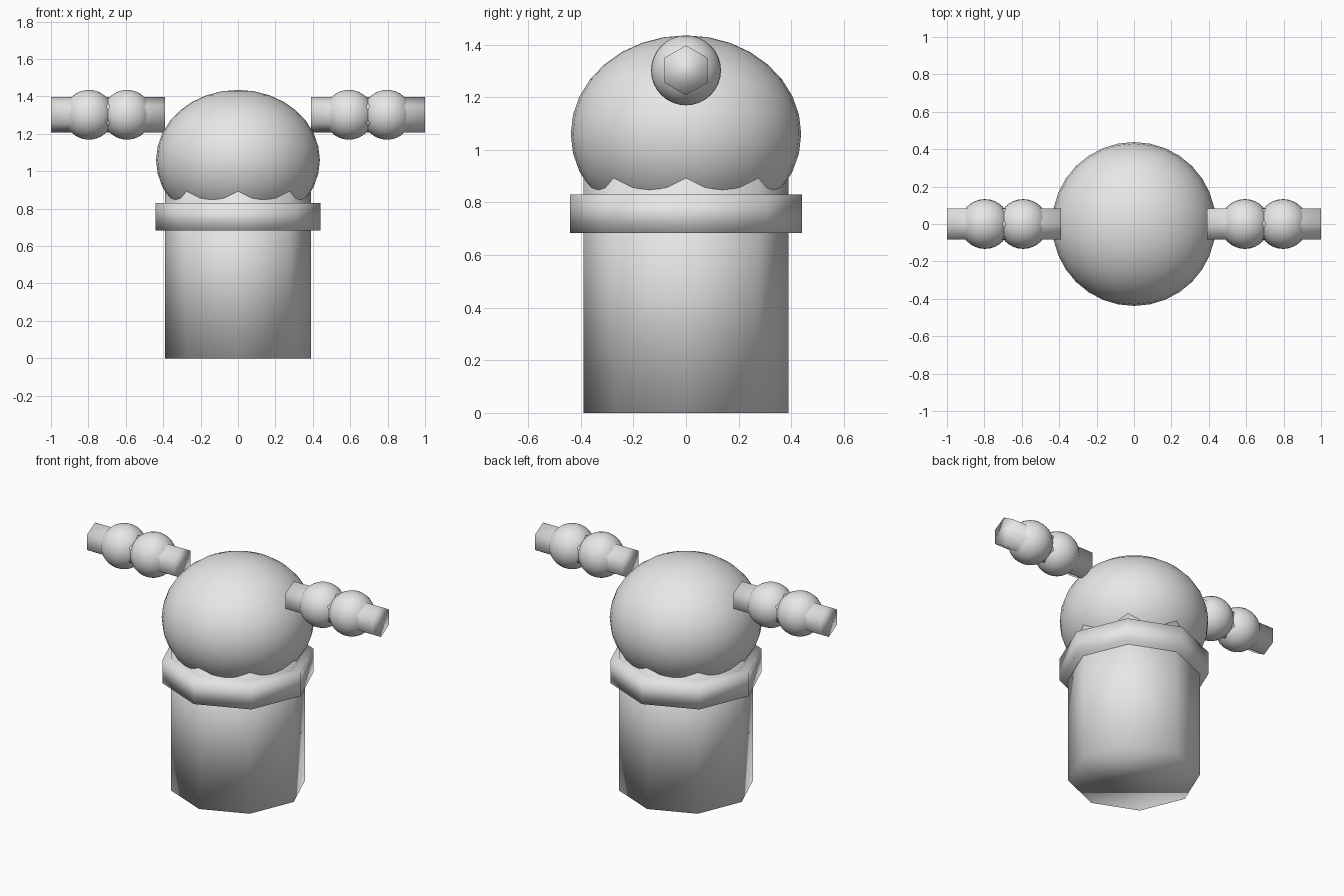
import bpy
import math

if "Cube" in bpy.data.objects:
    bpy.data.objects.remove(bpy.data.objects["Cube"])

grey = bpy.data.materials.new("light_grey")
grey.diffuse_color = (0.8, 0.8, 0.8, 1)
grey.use_nodes = True
grey.node_tree.nodes["Principled BSDF"].inputs["Base Color"].default_value = grey.diffuse_color


def finish(name):
    """Name the active object, smooth it all over and colour it."""
    ob = bpy.context.object
    ob.name = name
    ob.data.materials.append(grey)
    bpy.ops.object.shade_smooth()
    return ob


def prism(name, sides, radius, start, end, rotation=(0, 0, 0)):
    """Capped prism running between two points."""
    mid = [(a + b) / 2 for a, b in zip(start, end)]
    bpy.ops.mesh.primitive_cylinder_add(vertices=sides, radius=radius,
                                        depth=math.dist(start, end),
                                        location=mid, rotation=rotation)
    return finish(name)


def ball(name, radius, location, squash=1.0):
    bpy.ops.mesh.primitive_uv_sphere_add(segments=32, ring_count=16,
                                         radius=radius, location=location)
    bpy.context.object.scale = (1, 1, squash)
    return finish(name)


# Eight-sided body with a wider collar
prism("body", 8, 0.39, (0, 0, 0), (0, 0, 0.96))
prism("collar", 8, 0.44, (0, 0, 0.683), (0, 0, 0.83))

# Flattened round head
ball("head", 0.438, (0, 0, 1.06), 0.375 / 0.438)

# Six-sided rods with two beads on each side
for side, label in ((-1, "left"), (1, "right")):
    prism(label + "_rod", 6, 0.095, (side * 0.39, 0, 1.302), (side, 0, 1.302),
          (math.pi / 2, 0, math.pi / 2))
    for x, place in ((0.593, "inner"), (0.797, "outer")):
        ball(f"{label}_{place}_bead", 0.133, (side * x, 0, 1.302))
